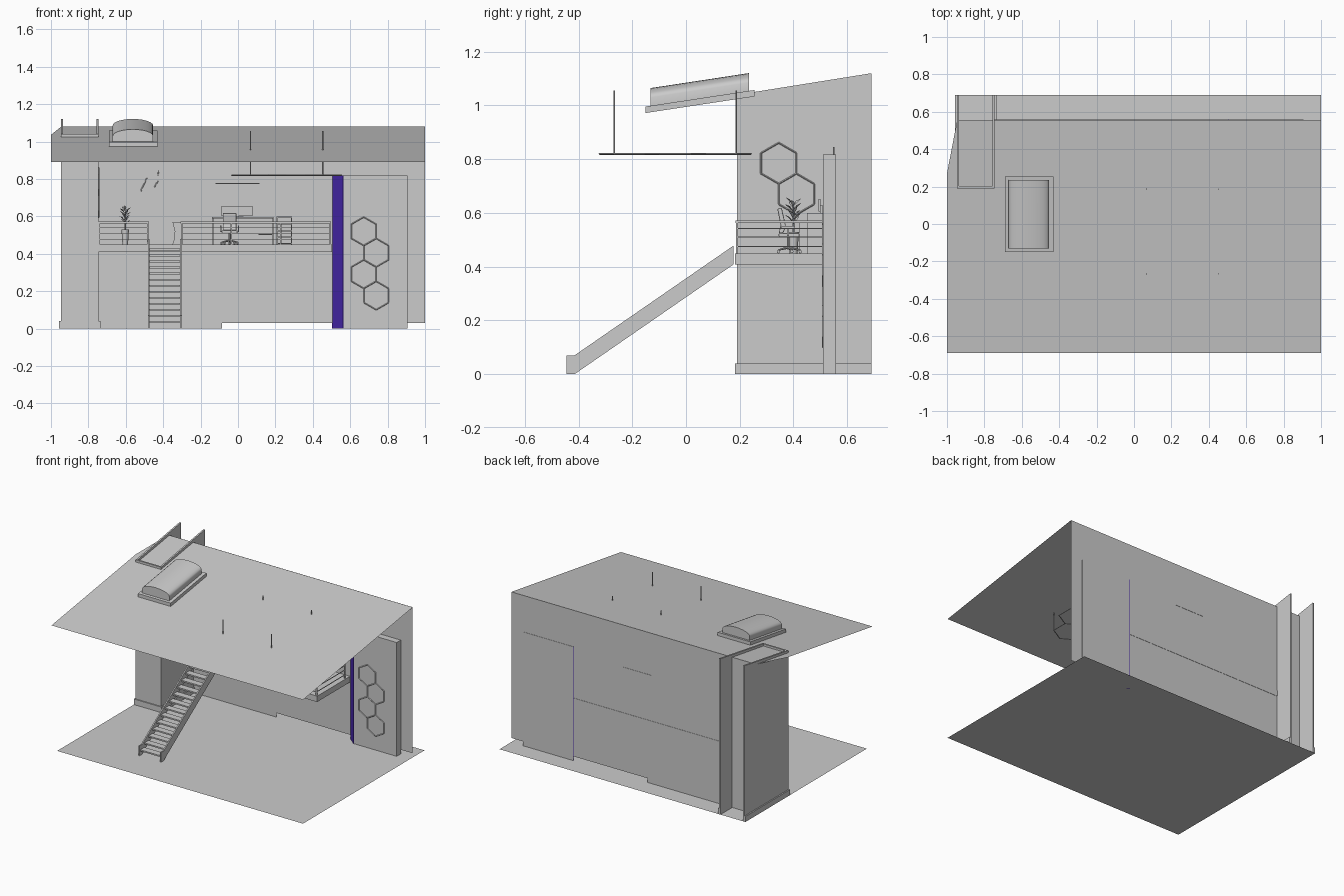
import bpy, bmesh, math, random
from mathutils import Vector, Matrix

if "Cube" in bpy.data.objects:
    bpy.data.objects.remove(bpy.data.objects["Cube"])

random.seed(3)
SLOPE = 0.152


def roof_z(y):
    return 0.89 + SLOPE * (y + 0.69)


def finish(name, bm, smooth=False):
    bmesh.ops.recalc_face_normals(bm, faces=bm.faces)
    me = bpy.data.meshes.new(name)
    bm.to_mesh(me)
    bm.free()
    ob = bpy.data.objects.new(name, me)
    bpy.context.collection.objects.link(ob)
    if smooth:
        bpy.ops.object.select_all(action='DESELECT')
        ob.select_set(True)
        bpy.context.view_layer.objects.active = ob
        bpy.ops.object.shade_smooth_by_angle(angle=math.radians(35))
    return ob


def add_box(bm, x0, x1, y0, y1, z0, z1):
    m = Matrix.Translation(((x0 + x1) / 2, (y0 + y1) / 2, (z0 + z1) / 2)) @ \
        Matrix.Diagonal((x1 - x0, y1 - y0, z1 - z0, 1))
    bmesh.ops.create_cube(bm, size=1, matrix=m)


def add_rod(bm, p, q, r=0.003, r2=None, n=8):
    p, q = Vector(p), Vector(q)
    d = q - p
    m = Matrix.Translation((p + q) / 2) @ d.to_track_quat('Z', 'Y').to_matrix().to_4x4()
    bmesh.ops.create_cone(bm, cap_ends=True, segments=n, radius1=r,
                          radius2=r if r2 is None else r2, depth=d.length, matrix=m)


def add_prism(bm, pts, shift):
    f = bm.faces.new([bm.verts.new(p) for p in pts])
    r = bmesh.ops.extrude_face_region(bm, geom=[f])
    bmesh.ops.translate(bm, vec=shift, verts=[g for g in r['geom'] if isinstance(g, bmesh.types.BMVert)])


def boxes(name, *dims):
    bm = bmesh.new()
    for d in dims:
        add_box(bm, *d)
    return finish(name, bm)


def rods(name, segs, r=0.003, n=8):
    bm = bmesh.new()
    for p, q in segs:
        add_rod(bm, p, q, r, n=n)
    return finish(name, bm, n > 4)


def prism(name, pts, shift, smooth=False):
    bm = bmesh.new()
    add_prism(bm, pts, shift)
    return finish(name, bm, smooth)


def sheet(name, pts):
    bm = bmesh.new()
    bm.faces.new([bm.verts.new(p) for p in pts])
    return finish(name, bm)


def hex_edges(u, v, r, place):
    c = [place(u + r * math.sin(k * math.pi / 3), v + r * math.cos(k * math.pi / 3)) for k in range(6)]
    return [(c[k], c[(k + 1) % 6]) for k in range(6)]


# floor, back wall with stepped bottom edge, sloping roof with a cut corner
sheet("floor", [(-0.955, -0.69, 0), (1, -0.69, 0), (1, 0.69, 0), (-0.955, 0.69, 0)])
sheet("back_wall", [(x, 0.556, z) for x, z in
      ((-0.945, 0), (-0.085, 0), (-0.085, 0.03), (1, 0.03), (1, 1.08), (-0.945, 1.08))])
sheet("roof", [(x, y, roof_z(y)) for x, y in
      ((-1, -0.69), (1, -0.69), (1, 0.556), (-0.945, 0.556), (-1, 0.27))])

# side column: two side walls and a front wall rising just above the roof
def col_top(y):
    return 1.04 + 0.16 * (y - 0.19)


for name, x in (("column_left_wall", -0.947), ("column_right_wall", -0.757)):
    prism(name, [(x, 0.19, 0), (x, 0.69, 0), (x, 0.69, col_top(0.69)), (x, 0.19, col_top(0.19))], (0.012, 0, 0))
boxes("column_front_wall", (-0.947, -0.745, 0.19, 0.202, 0, 1.04))
boxes("column_skirting", (-0.956, -0.946, 0.182, 0.69, 0, 0.04),
      (-0.746, -0.736, 0.182, 0.69, 0, 0.04), (-0.956, -0.736, 0.182, 0.192, 0, 0.04))

# feature panel with a coloured slanted edge
prism("feature_panel", [(0.565, 0.51, 0), (0.905, 0.51, 0), (0.905, 0.558, 0), (0.507, 0.558, 0)], (0, 0, 0.818))
strip = prism("accent_strip", [(0.565, 0.51, 0), (0.508, 0.558, 0), (0.503, 0.558, 0), (0.562, 0.509, 0)], (0, 0, 0.818))
mat = bpy.data.materials.new("accent_blue")
mat.diffuse_color = (0.06, 0.02, 0.4, 1)
mat.use_nodes = True
mat.node_tree.nodes["Principled BSDF"].inputs["Base Color"].default_value = mat.diffuse_color
strip.data.materials.append(mat)

# hexagon outlines on the panel and on the column
seg = []
for k in range(4):
    seg += hex_edges(0.672 + 0.067 * (k % 2), 0.52 - 0.1145 * k, 0.076, lambda u, v: (u, 0.509, v))
rods("panel_hexagons", seg, 0.003, 4)
seg = []
for k in range(2):
    seg += hex_edges(0.345 + 0.066 * k, 0.785 - 0.1145 * k, 0.076, lambda u, v: (-0.744, u, v))
rods("column_hexagons", seg, 0.003, 4)

# hanging honeycomb lamp: seven hexagons on four rods
R, LX, LY = 0.113, 0.26, -0.04
seg = hex_edges(LX, LY, R, lambda u, v: (u, v, 0.82))
for k in range(6):
    a = k * math.pi / 3
    d = math.sqrt(3) * R
    seg += hex_edges(LX + d * math.cos(a), LY + d * math.sin(a), R, lambda u, v: (u, v, 0.82))
rods("honeycomb_lamp", seg, 0.0035, 4)
rods("lamp_rods", [((LX + sx * 0.193, LY + sy * 0.2265, 0.82), (LX + sx * 0.193, LY + sy * 0.2265, 1.055))
                   for sx in (-1, 1) for sy in (-1, 1)], 0.003)

# skylight: tilted kerb and arched dome
def slanted(name, prof, y0, y1, smooth=False):
    h = SLOPE * (y1 - y0)
    return prism(name, [(x, y0, roof_z(y0) + z) for x, z in prof], (0, y1 - y0, h), smooth)


slanted("skylight_kerb", [(-0.69, 0), (-0.43, 0), (-0.43, 0.024), (-0.69, 0.024)], -0.15, 0.255)
arc = [(-0.562 + 0.108 * math.cos(t * math.pi / 12), 0.055 + 0.035 * math.sin(t * math.pi / 12)) for t in range(13)]
slanted("skylight_dome", [(-0.67, 0.024), (-0.454, 0.024)] + arc, -0.132, 0.235, True)

# mezzanine deck
boxes("deck", (-0.75, 0.502, 0.182, 0.558, 0.408, 0.45))

# stairs: two stringers and treads
prof = [(-0.445, 0), (-0.415, 0), (0.176, 0.408), (0.176, 0.478), (-0.415, 0.07), (-0.445, 0.07)]
for name, x in (("left_stringer", -0.481), ("right_stringer", -0.309)):
    prism(name, [(x, y, z) for y, z in prof], (0.009, 0, 0))
N = 13
boxes("stair_treads", *[(-0.473, -0.308, -0.435 + k * 0.0465, -0.388 + k * 0.0465,
                         0.03 + k * 0.0323, 0.04 + k * 0.0323) for k in range(N)])

# deck railing: posts, handrail and thin bars
bm = bmesh.new()
runs = [((-0.742, 0.19), (-0.482, 0.19)), ((-0.302, 0.19), (0.492, 0.19)), ((0.492, 0.19), (0.492, 0.51))]
for (xa, ya), (xb, yb) in runs:
    n = max(1, round((abs(xb - xa) + abs(yb - ya)) / 0.27))
    for k in range(n + 1):
        x, y = xa + (xb - xa) * k / n, ya + (yb - ya) * k / n
        add_box(bm, x - 0.004, x + 0.004, y - 0.004, y + 0.004, 0.45, 0.57)
    add_box(bm, xa - 0.005, xb + 0.005, ya - 0.005, yb + 0.005, 0.562, 0.572)
    for z in (0.475, 0.51, 0.542):
        add_box(bm, xa - 0.002, xb + 0.002, ya - 0.002, yb + 0.002, z - 0.002, z + 0.002)
finish("deck_railing", bm)

# desk, monitor, small cabinet and wall shelf
boxes("desk", (-0.14, 0.19, 0.45, 0.555, 0.588, 0.597), (-0.14, -0.132, 0.46, 0.55, 0.45, 0.588),
      (0.182, 0.19, 0.46, 0.55, 0.45, 0.588), (0.11, 0.182, 0.47, 0.55, 0.5, 0.505))
boxes("monitor", (-0.09, 0.08, 0.493, 0.501, 0.605, 0.652), (-0.015, 0.005, 0.5, 0.508, 0.597, 0.63),
      (-0.04, 0.03, 0.485, 0.52, 0.597, 0.6))
boxes("cabinet", (0.205, 0.212, 0.45, 0.55, 0.45, 0.6), (0.283, 0.29, 0.45, 0.55, 0.45, 0.6),
      (0.212, 0.283, 0.54, 0.55, 0.45, 0.6),
      *[(0.212, 0.283, 0.452, 0.54, z, z + 0.006) for z in (0.452, 0.485, 0.52, 0.555, 0.592)])
boxes("wall_shelf", (-0.12, 0.115, 0.512, 0.558, 0.772, 0.778))

# office chair facing the desk
cx, cy = -0.045, 0.38
bm = bmesh.new()
add_rod(bm, (cx, cy, 0.465), (cx, cy, 0.512), 0.005)
for k in range(5):
    a = math.radians(90 + 72 * k)
    ex, ey = cx + 0.045 * math.cos(a), cy + 0.045 * math.sin(a)
    add_rod(bm, (cx, cy, 0.472), (ex, ey, 0.462), 0.005, 0.003)
    add_rod(bm, (ex - 0.005, ey, 0.456), (ex + 0.005, ey, 0.456), 0.006)
finish("chair_base", bm, True)
boxes("chair_arms", *[b for s in (-0.05, 0.044) for b in (
    (cx + s, cx + s + 0.006, cy - 0.025, cy + 0.025, 0.545, 0.551),
    (cx + s, cx + s + 0.006, cy - 0.005, cy + 0.003, 0.515, 0.545))])
seat = boxes("chair_seat", (cx - 0.042, cx + 0.042, cy - 0.035, cy + 0.042, 0.51, 0.525))
back = prism("chair_back", [(cx - 0.036, y, z) for y, z in
             ((0.345, 0.525), (0.362, 0.525), (0.372, 0.55), (0.356, 0.62), (0.34, 0.615), (0.352, 0.555))], (0.072, 0, 0))
for ob in (seat, back):
    b = ob.modifiers.new("soft", 'BEVEL')
    b.width, b.segments = 0.004, 2

# curved lounge piece
prism("curved_screen", [(x, 0.42, z) for x, z in ((-0.35, 0.57), (-0.305, 0.57), (-0.305, 0.45), (-0.35, 0.45),
                                                  (-0.34, 0.48), (-0.338, 0.52))], (0, 0.1, 0))

# potted plant
bm = bmesh.new()
px, py = -0.603, 0.4
add_rod(bm, (px, py, 0.45), (px, py, 0.53), 0.015, 0.02, 12)
add_rod(bm, (px, py, 0.53), (px, py, 0.62), 0.003)
finish("plant_pot", bm, True)
bm = bmesh.new()
for k in range(16):
    a, z = k * 2.4, 0.555 + 0.005 * k
    d = Vector((math.cos(a), math.sin(a), 0))
    s = Vector((-d.y, d.x, 0)) * 0.008
    p = Vector((px, py, z))
    tip = p + d * random.uniform(0.028, 0.036) + Vector((0, 0, 0.028))
    mid = (p + tip) / 2 + Vector((0, 0, 0.006))
    bm.faces.new([bm.verts.new(v) for v in (p, mid + s, tip, mid - s)])
finish("plant_leaves", bm)

# slim wall ornaments above the stairs
rods("wall_ornaments", [((-0.52, 0.55, 0.735), (-0.487, 0.55, 0.805)), ((-0.447, 0.55, 0.755), (-0.428, 0.55, 0.79)),
                        ((-0.428, 0.55, 0.815), (-0.425, 0.55, 0.845))], 0.003)
